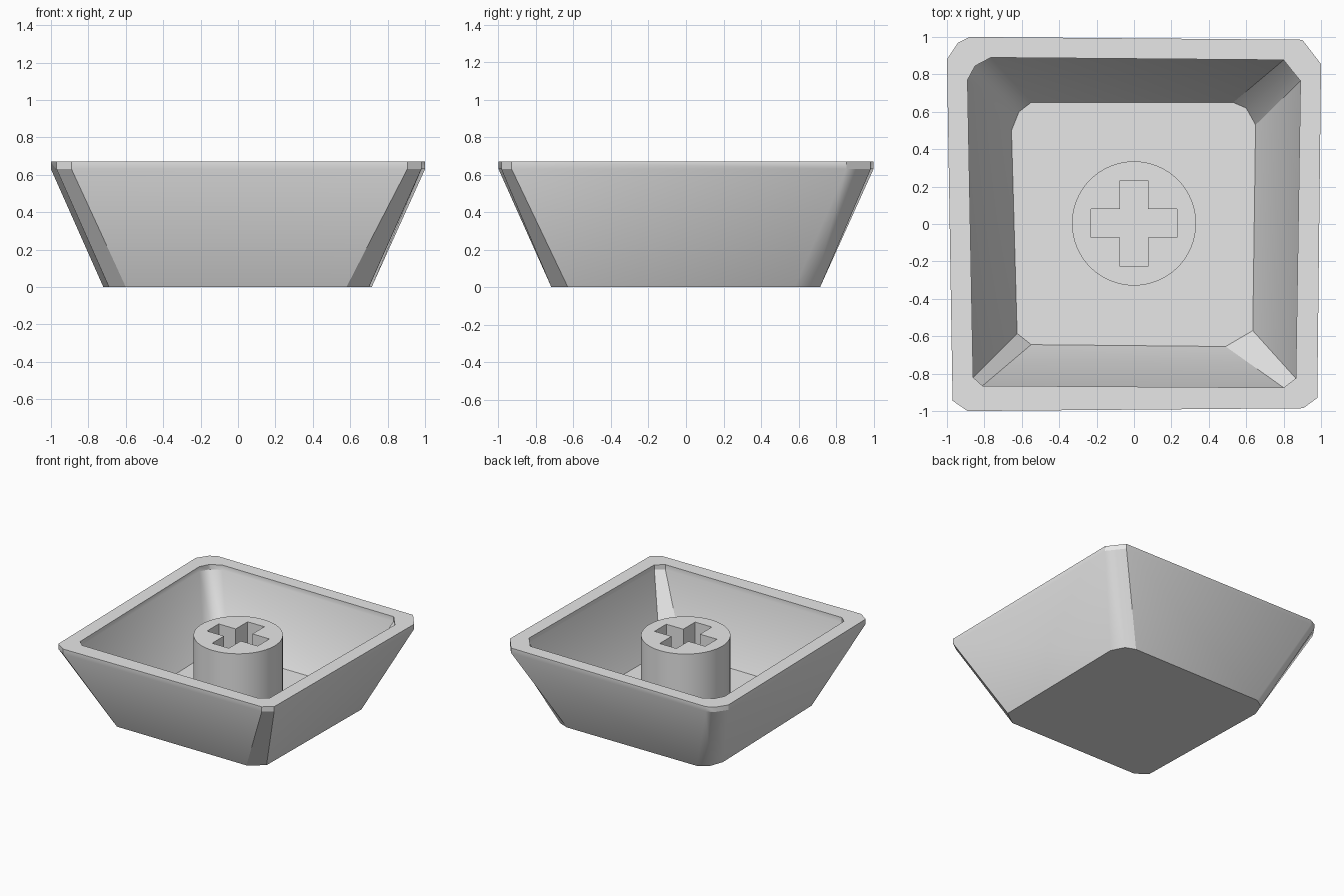
import bpy, bmesh, math

if "Cube" in bpy.data.objects:
    bpy.data.objects.remove(bpy.data.objects["Cube"])

grey = bpy.data.materials.new("light grey plastic")
grey.diffuse_color = (0.8, 0.8, 0.8, 1)
grey.use_nodes = True
grey.node_tree.nodes["Principled BSDF"].inputs["Base Color"].default_value = grey.diffuse_color


def finish(obj):
    obj.data.materials.append(grey)
    bpy.ops.object.select_all(action='DESELECT')
    obj.select_set(True)
    bpy.context.view_layer.objects.active = obj
    bpy.ops.object.shade_smooth_by_angle(angle=math.radians(30))


# Chamfered square outlines, clockwise from the left back corner
rim_outer = [(-1, .88), (-.94, .97), (-.88, 1), (.90, .985), (.95, .92), (1, .855),
             (.98, -.93), (.905, -.985), (-.89, -1), (-.97, -.945)]
rim_inner = [(-.89, .77), (-.85, .845), (-.765, .89), (.80, .877), (.845, .82), (.89, .765),
             (.865, -.825), (.80, -.875), (-.81, -.865), (-.86, -.82)]
floor_inner = [(-.655, .50), (-.615, .60), (-.55, .65), (.53, .65), (.60, .62), (.65, .53),
               (.635, -.57), (.49, -.655), (-.55, -.645), (-.625, -.585)]
base_outer = [(-.72, .55), (-.68, .66), (-.60, .715), (.58, .715), (.66, .685), (.715, .58),
              (.70, -.63), (.58, -.718), (-.60, -.712), (-.69, -.645)]

# Hollow tapered shell: base, outer wall, rim band, lip, inner wall, floor
TOP, BAND, FLOOR = 0.67, 0.63, 0.105
layers = [(base_outer, 0), (rim_outer, BAND), (rim_outer, TOP),
          (rim_inner, TOP), (rim_inner, BAND), (floor_inner, FLOOR)]
bm = bmesh.new()
rings = [[bm.verts.new((x, y, z)) for x, y in pts] for pts, z in layers]
for a, b in zip(rings, rings[1:]):
    for i in range(len(a)):
        j = (i + 1) % len(a)
        bm.faces.new((a[i], a[j], b[j], b[i]))
bm.faces.new(rings[0])
bm.faces.new(rings[-1])
bmesh.ops.recalc_face_normals(bm, faces=bm.faces)
mesh = bpy.data.meshes.new("shell")
bm.to_mesh(mesh)
bm.free()
shell = bpy.data.objects.new("shell", mesh)
bpy.context.collection.objects.link(shell)
finish(shell)

# Round stem with a cross-shaped socket, extruded from a flat profile
R, ARM, W = 0.332, 0.23, 0.076
circle = [(R * math.cos(t * math.tau / 64), R * math.sin(t * math.tau / 64)) for t in range(64)]
quarter = [(ARM, -W), (ARM, W), (W, W)]
cross = []
for k in range(4):
    c, s = round(math.cos(k * math.pi / 2)), round(math.sin(k * math.pi / 2))
    cross += [(x * c - y * s, x * s + y * c) for x, y in quarter]

STEM_TOP = 0.64
curve = bpy.data.curves.new("stem", 'CURVE')
curve.dimensions = '2D'
curve.fill_mode = 'BOTH'
curve.extrude = (STEM_TOP - FLOOR) / 2
for pts in (circle, cross):
    spline = curve.splines.new('POLY')
    spline.points.add(len(pts) - 1)
    for p, (x, y) in zip(spline.points, pts):
        p.co = (x, y, 0, 1)
    spline.use_cyclic_u = True
stem = bpy.data.objects.new("stem", curve)
stem.location = (0, 0.003, (STEM_TOP + FLOOR) / 2)
bpy.context.collection.objects.link(stem)
bpy.ops.object.select_all(action='DESELECT')
stem.select_set(True)
bpy.context.view_layer.objects.active = stem
bpy.ops.object.convert(target='MESH')
stem = bpy.context.view_layer.objects.active

# Weld the caps to the walls so the stem is one closed surface
bm = bmesh.new()
bm.from_mesh(stem.data)
bmesh.ops.remove_doubles(bm, verts=bm.verts, dist=0.0005)
bmesh.ops.recalc_face_normals(bm, faces=bm.faces)
bm.to_mesh(stem.data)
bm.free()
finish(stem)
